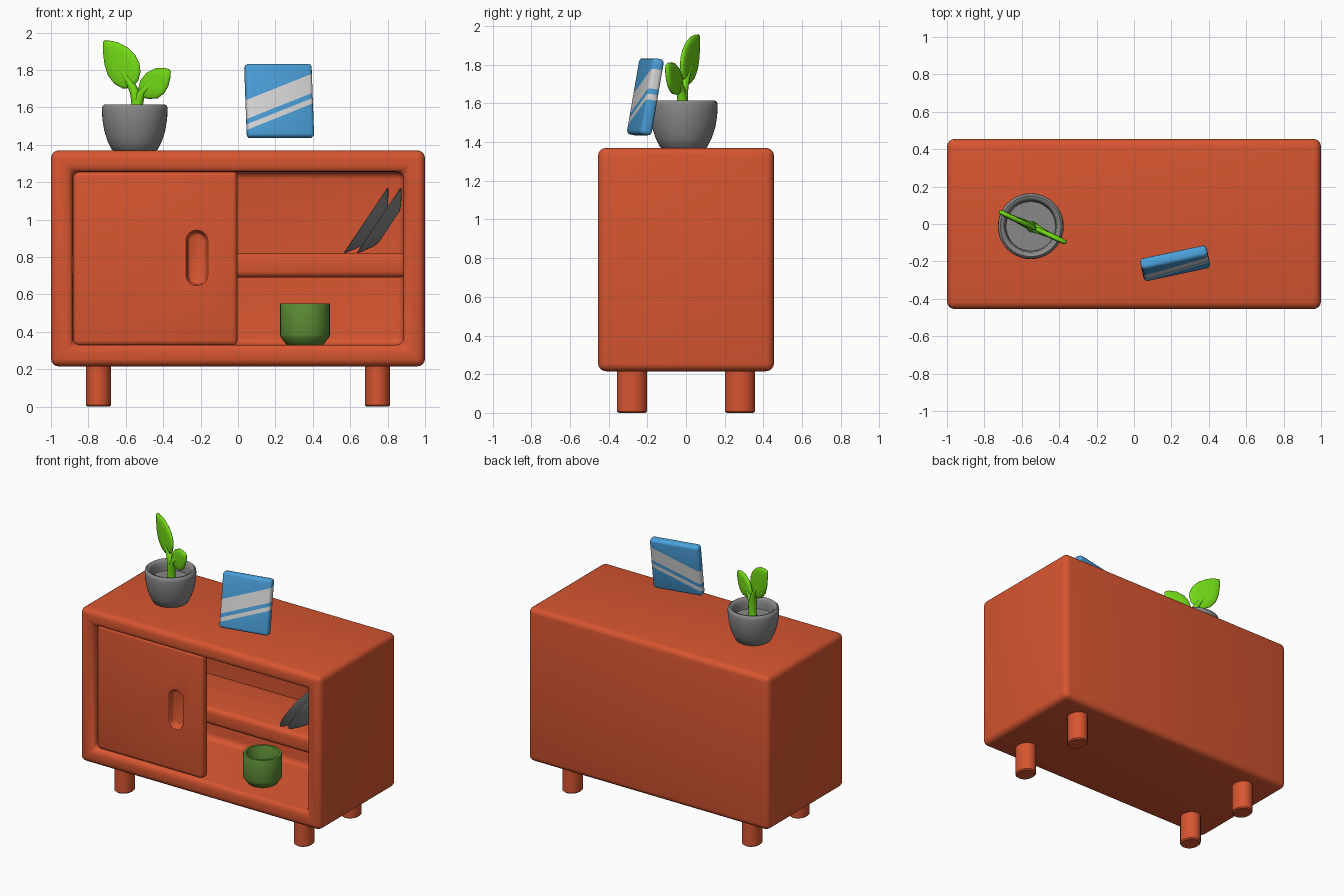
import bpy, bmesh, math
from mathutils import Matrix, Vector

if "Cube" in bpy.data.objects:
    bpy.data.objects.remove(bpy.data.objects["Cube"])


def material(name, rgb):
    m = bpy.data.materials.new(name)
    m.diffuse_color = (*rgb, 1)
    m.use_nodes = True
    m.node_tree.nodes["Principled BSDF"].inputs["Base Color"].default_value = m.diffuse_color
    return m


RED = material("red_wood", (0.68, 0.092, 0.03))
GREY = material("grey_ceramic", (0.25, 0.25, 0.25))
GREEN = material("mug_green", (0.107, 0.26, 0.035))
LEAF = material("leaf_green", (0.17, 0.70, 0.008))
BLUE = material("book_blue", (0.07, 0.35, 0.70))
WHITE = material("stripe_white", (0.70, 0.70, 0.70))


def make(name, bm, *mats):
    bmesh.ops.recalc_face_normals(bm, faces=bm.faces)
    me = bpy.data.meshes.new(name)
    bm.to_mesh(me)
    bm.free()
    for m in mats:
        me.materials.append(m)
    ob = bpy.data.objects.new(name, me)
    bpy.context.collection.objects.link(ob)
    return ob


def finish(ob, angle=40):
    """Apply modifiers and smooth-shade, keeping sharp edges."""
    bpy.ops.object.select_all(action='DESELECT')
    bpy.context.view_layer.objects.active = ob
    ob.select_set(True)
    bpy.ops.object.convert(target='MESH')
    bpy.ops.object.shade_smooth_by_angle(angle=math.radians(angle))
    return ob


def box(lo, hi):
    bm = bmesh.new()
    bmesh.ops.create_cube(bm, size=1)
    lo, hi = Vector(lo), Vector(hi)
    for v in bm.verts:
        v.co = Vector([(lo[i] + hi[i]) / 2 + v.co[i] * (hi[i] - lo[i]) for i in range(3)])
    return bm


def bevel(ob, width, segments=4):
    m = ob.modifiers.new("bevel", 'BEVEL')
    m.width, m.segments, m.limit_method = width, segments, 'ANGLE'


def loft(name, rings, mat):
    """Skin a list of equal-length point rings and cap both ends."""
    bm = bmesh.new()
    rows = [[bm.verts.new(p) for p in r] for r in rings]
    n = len(rows[0])
    for a, b in zip(rows, rows[1:]):
        for i in range(n):
            bm.faces.new((a[i], a[(i + 1) % n], b[(i + 1) % n], b[i]))
    bm.faces.new(rows[0])
    bm.faces.new(rows[-1])
    return make(name, bm, mat)


def lathe(name, profile, mat, loc=(0, 0, 0), segs=40, squash=1.0):
    rings = [[(r * math.cos(i * math.tau / segs), squash * r * math.sin(i * math.tau / segs), z)
              for i in range(segs)] for r, z in profile]
    ob = loft(name, rings, mat)
    ob.location = loc
    return ob


# Cabinet body with an open front
bm = box((-1, -0.455, 0.215), (1, 0.455, 1.37))
bmesh.ops.recalc_face_normals(bm, faces=bm.faces)
front = min(bm.faces, key=lambda f: f.calc_center_median().y)
bmesh.ops.inset_region(bm, faces=[front], thickness=0.115, use_even_offset=True)
inner = bmesh.ops.extrude_discrete_faces(bm, faces=[front])['faces'][0]
for v in inner.verts:
    v.co.y = 0.15
body = make("cabinet_body", bm, RED)
bevel(body, 0.042)
finish(body)

# Shelf
shelf = make("shelf", box((-0.9, -0.315, 0.69), (0.9, 0.17, 0.82)), RED)
bevel(shelf, 0.035)
finish(shelf)

# Legs
for sx, side in ((-1, "left"), (1, "right")):
    for sy, end in ((-1, "front"), (1, "back")):
        finish(lathe(f"{end}_{side}_leg", [(0.059, 0), (0.067, 0.008), (0.067, 0.26)], RED,
                     (sx * 0.746, sy * 0.279, 0), 24, 1.16))

# Sliding door with a sunken capsule grip
door = make("sliding_door", box((-0.882, -0.42, 0.326), (-0.003, -0.345, 1.259)), RED)
bevel(door, 0.028)


def capsule(r, y):
    pts = []
    for i in range(24):
        a = math.tau * (i + 0.5) / 24
        pts.append((-0.22 + r * math.cos(a), y, 0.795 + r * math.sin(a) + (0.09 if i < 12 else -0.09)))
    return pts


cutter = loft("grip_cutter", [capsule(r, y) for r, y in (
    (0.034, -0.378), (0.043, -0.382), (0.049, -0.392), (0.051, -0.406),
    (0.054, -0.414), (0.060, -0.421), (0.066, -0.43))], RED)
cutter.hide_render = True
cut = door.modifiers.new("grip", 'BOOLEAN')
cut.operation, cut.object, cut.solver = 'DIFFERENCE', cutter, 'EXACT'
finish(door)
bpy.data.objects.remove(cutter)

# Mug
finish(lathe("mug", [(0.094, 0.33), (0.101, 0.334), (0.13, 0.372), (0.133, 0.382), (0.133, 0.546),
                     (0.13, 0.552), (0.112, 0.552), (0.109, 0.546), (0.109, 0.40), (0.085, 0.365)],
             GREEN, (0.358, -0.22, 0), 32), 30)

# Two plates leaning on the right wall
plate = [(0.10, -0.065), (0.13, -0.055), (0.17, -0.03), (0.205, -0.007), (0.211, 0), (0.203, 0.002),
         (0.165, -0.018), (0.125, -0.042), (0.10, -0.05)]
for i in range(2):
    p = lathe(f"plate_{i + 1}", plate, GREY, (0.684 + 0.07 * i, -0.21, 0.996), 40)
    p.rotation_euler = (0, math.radians(-56.2), 0)
    finish(p)

# Plant pot
finish(lathe("plant_pot", [(0.113, 1.368), (0.122, 1.374), (0.145, 1.42), (0.163, 1.475), (0.173, 1.535),
                           (0.176, 1.59), (0.173, 1.606), (0.162, 1.615), (0.148, 1.611), (0.139, 1.597),
                           (0.135, 1.57), (0.132, 1.535)], GREY, (-0.552, -0.012, 0)), 50)

# Leaves and stems lie in one upright plane turned 25 degrees
NORMAL = Vector((math.sin(math.radians(25)), math.cos(math.radians(25)), 0))


def plant_point(x, z):
    return Vector((x, -0.012 - 0.466 * (x + 0.552), z))


def leaf(name, outline):
    pts = [plant_point(x, z) for x, z in outline]
    c = sum(pts, Vector()) / len(pts)
    rings = [[c + (p - c) * s + NORMAL * o for p in pts] for s, o in (
        (0.5, -0.015), (0.88, -0.012), (0.97, -0.007), (1, 0), (0.97, 0.007), (0.88, 0.012), (0.5, 0.015))]
    finish(loft(name, rings, LEAF), 60)


def stem(name, path):
    cu = bpy.data.curves.new(name, 'CURVE')
    cu.dimensions, cu.bevel_depth, cu.bevel_resolution, cu.use_fill_caps = '3D', 1.0, 3, True
    sp = cu.splines.new('NURBS')
    sp.points.add(len(path) - 1)
    for pt, (x, z, r) in zip(sp.points, path):
        pt.co = (*plant_point(x, z), 1)
        pt.radius = r
    sp.use_endpoint_u, sp.order_u, sp.resolution_u = True, 3, 6
    cu.materials.append(LEAF)
    ob = bpy.data.objects.new(name, cu)
    bpy.context.collection.objects.link(ob)
    finish(ob, 50)


leaf("large_leaf", [(-0.717, 1.957), (-0.685, 1.957), (-0.64, 1.947), (-0.59, 1.92), (-0.55, 1.88),
                    (-0.527, 1.835), (-0.521, 1.79), (-0.532, 1.745), (-0.565, 1.705), (-0.615, 1.70),
                    (-0.66, 1.725), (-0.695, 1.77), (-0.714, 1.83), (-0.722, 1.90), (-0.722, 1.945)])
leaf("small_leaf", [(-0.365, 1.802), (-0.39, 1.811), (-0.44, 1.81), (-0.49, 1.785), (-0.522, 1.745),
                    (-0.533, 1.70), (-0.522, 1.66), (-0.48, 1.645), (-0.43, 1.648), (-0.395, 1.675),
                    (-0.373, 1.715), (-0.362, 1.76), (-0.36, 1.792)])
stem("large_stem", [(-0.54, 1.53, 0.03), (-0.54, 1.64, 0.027), (-0.57, 1.73, 0.022), (-0.64, 1.82, 0.014)])
stem("small_stem", [(-0.545, 1.53, 0.03), (-0.535, 1.64, 0.026), (-0.50, 1.70, 0.02), (-0.43, 1.745, 0.013)])

# Book with slanted stripes cut right round it
bm = box((-0.182, -0.031, -0.2), (0.182, 0.031, 0.2))
bmesh.ops.bevel(bm, geom=bm.edges[:], offset=0.02, segments=3, profile=0.5, affect='EDGES')
SLOPE = 0.39
bands = ((-0.088, -0.058), (-0.03, 0.073))
for c in sum(bands, ()):
    bmesh.ops.bisect_plane(bm, geom=bm.verts[:] + bm.edges[:] + bm.faces[:],
                           plane_co=(0, 0, c), plane_no=(-SLOPE, 0, 1))
for f in bm.faces:
    m = f.calc_center_median()
    f.material_index = int(any(a < m.z - SLOPE * m.x < b for a, b in bands))
book = make("book", bm, BLUE, WHITE)
book.matrix_world = (Matrix.Translation((0.22, -0.21, 1.634)) @ Matrix.Rotation(math.radians(12), 4, 'Z')
                     @ Matrix.Rotation(math.radians(-10), 4, 'X'))
finish(book)
